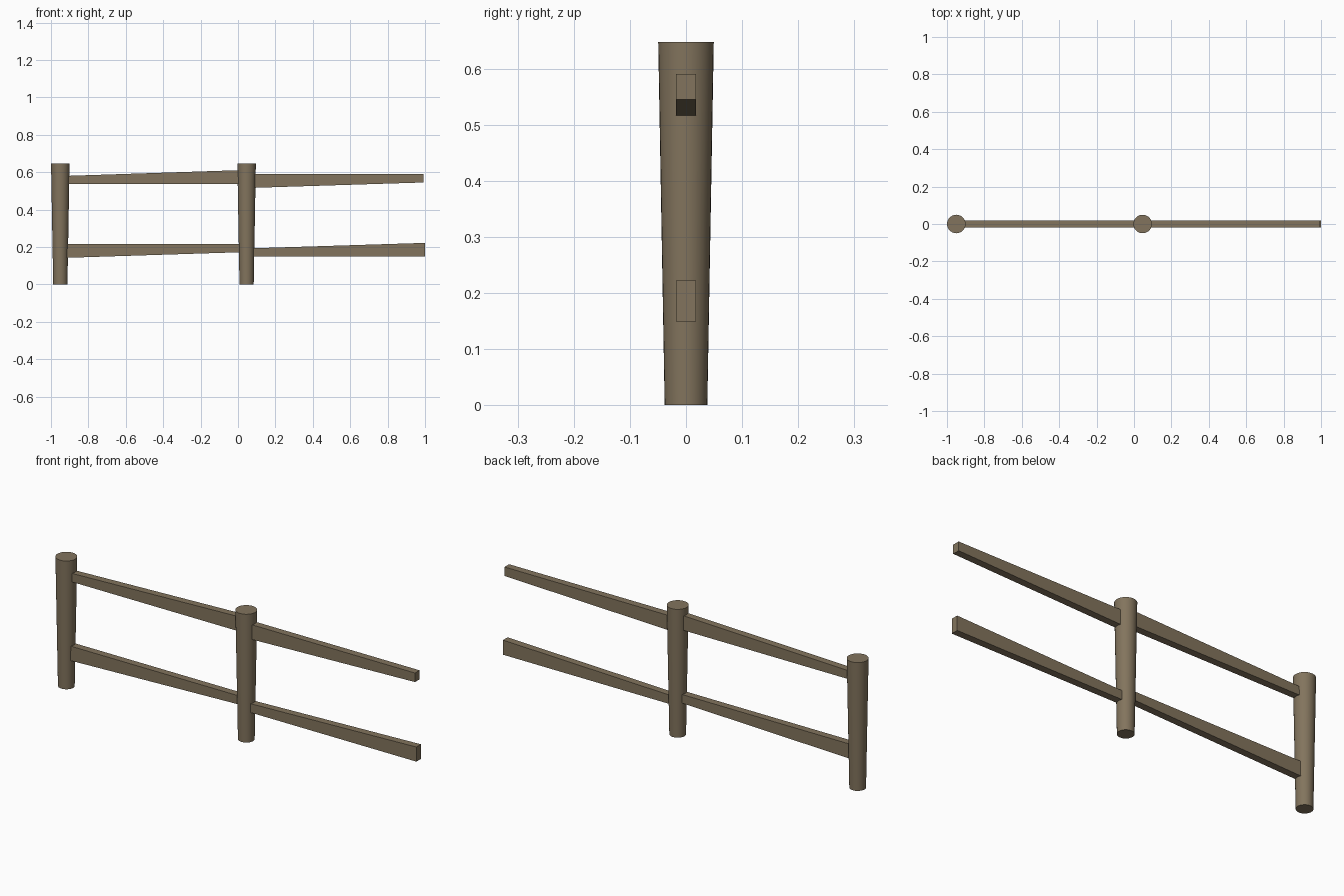
import bpy, bmesh
from mathutils import Matrix

if "Cube" in bpy.data.objects:
    bpy.data.objects.remove(bpy.data.objects["Cube"])

wood = bpy.data.materials.new("weathered_wood")
wood.diffuse_color = (0.225, 0.175, 0.11, 1)
wood.use_nodes = True
wood.node_tree.nodes["Principled BSDF"].inputs["Base Color"].default_value = wood.diffuse_color

POST_H, R_BOTTOM, R_TOP = 0.647, 0.038, 0.0495
RAIL_HALF = 0.018


def add_object(name, bm):
    bmesh.ops.recalc_face_normals(bm, faces=bm.faces)
    mesh = bpy.data.meshes.new(name)
    bm.to_mesh(mesh)
    bm.free()
    mesh.materials.append(wood)
    obj = bpy.data.objects.new(name, mesh)
    bpy.context.collection.objects.link(obj)
    return obj


def post(name, x):
    # round post, widening towards the top
    bm = bmesh.new()
    bmesh.ops.create_cone(bm, cap_ends=True, segments=32, radius1=R_BOTTOM,
                          radius2=R_TOP, depth=POST_H,
                          matrix=Matrix.Translation((0, 0, POST_H / 2)))
    obj = add_object(name, bm)
    obj.location.x = x
    bpy.ops.object.select_all(action='DESELECT')
    obj.select_set(True)
    bpy.context.view_layer.objects.active = obj
    bpy.ops.object.shade_smooth_by_angle(angle=0.6)


def rail(name, x0, x1, left, right):
    # tapered board: side profile extruded through its thickness
    profile = [(x0, left[0]), (x1, right[0]), (x1, right[1]), (x0, left[1])]
    bm = bmesh.new()
    face = bm.faces.new([bm.verts.new((x, -RAIL_HALF, z)) for x, z in profile])
    ext = bmesh.ops.extrude_face_region(bm, geom=[face])
    verts = [v for v in ext["geom"] if isinstance(v, bmesh.types.BMVert)]
    bmesh.ops.translate(bm, verts=verts, vec=(0, 2 * RAIL_HALF, 0))
    add_object(name, bm)


post("left_post", -0.95)
post("middle_post", 0.046)

# rails: (bottom, top) heights at the left and right ends
rail("left_upper_rail", -0.925, 0.015, (0.538, 0.580), (0.538, 0.611))
rail("left_lower_rail", -0.925, 0.015, (0.142, 0.215), (0.172, 0.215))
rail("right_upper_rail", 0.07, 0.992, (0.516, 0.590), (0.545, 0.590))
rail("right_lower_rail", 0.07, 1.0, (0.149, 0.193), (0.149, 0.222))
